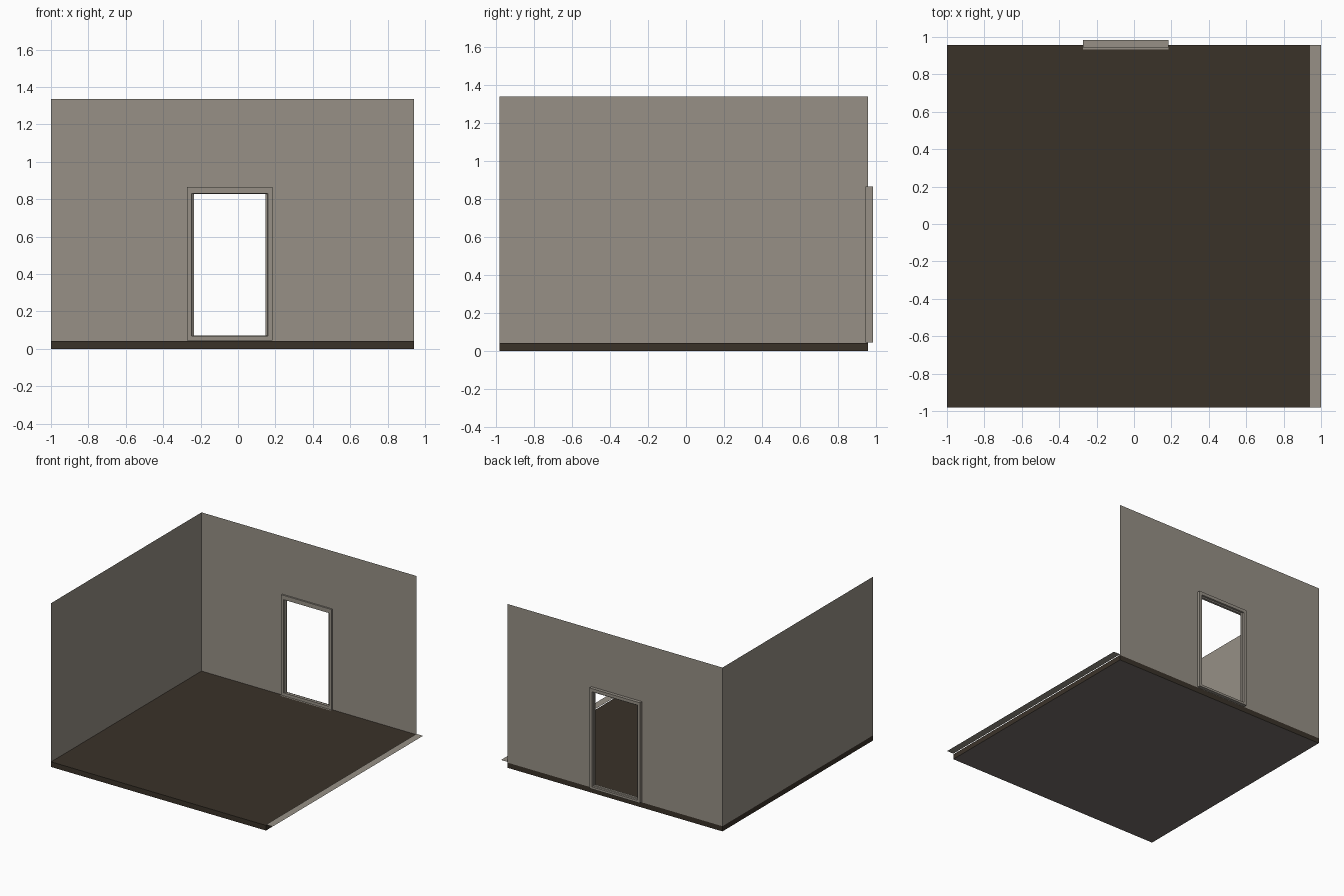
import bpy

if "Cube" in bpy.data.objects:
    bpy.data.objects.remove(bpy.data.objects["Cube"])


def material(name, color):
    m = bpy.data.materials.new(name)
    m.diffuse_color = (*color, 1)
    m.use_nodes = True
    m.node_tree.nodes["Principled BSDF"].inputs["Base Color"].default_value = m.diffuse_color
    return m


GREY = material("warm grey paint", (0.308, 0.28, 0.239))
BROWN = material("dark brown floor", (0.042, 0.032, 0.022))
UNDER = material("grey underside", (0.176, 0.155, 0.145))

X0, X1, XS = -1.0, 0.94, 1.0      # left wall, floor edge, ledge edge
Y0, Y1 = -0.982, 0.958            # front edge, back wall
ZF, ZT = 0.042, 1.337             # floor top, wall top


def make(name, verts, faces, mat):
    me = bpy.data.meshes.new(name)
    me.from_pydata(verts, [], faces)
    me.materials.append(mat)
    me.update()
    ob = bpy.data.objects.new(name, me)
    bpy.context.collection.objects.link(ob)
    return ob


def rect(x0, x1, z0, z1, y):
    return [(x0, y, z0), (x1, y, z0), (x1, y, z1), (x0, y, z1)]


def sheet(name, x0, x1, y0, y1, z, mat):
    make(name, [(x0, y0, z), (x1, y0, z), (x1, y1, z), (x0, y1, z)],
         [(0, 1, 2, 3)], mat)


def ring_faces(a, b):
    return [(a + i, a + (i + 1) % 4, b + (i + 1) % 4, b + i) for i in range(4)]


# floor slab with a paler underside
floor = make("floor", rect(X0, X1, 0, ZF, Y0) + rect(X0, X1, 0, ZF, Y1),
             [(0, 1, 2, 3), (7, 6, 5, 4)] + [f[::-1] for f in ring_faces(0, 4)],
             BROWN)
floor.data.materials.append(UNDER)
for p in floor.data.polygons:
    p.material_index = 1 if p.normal.z < -0.5 else 0

# left wall, a single sheet facing the room
make("left_wall", [(X0, Y0, ZF), (X0, Y1, ZF), (X0, Y1, ZT), (X0, Y0, ZT)],
     [(0, 1, 2, 3)], GREY)

# door frame outline
DX0, DX1, DZ0, DZ1 = -0.272, 0.184, 0.045, 0.865


def inset(ox, oz, y):
    return rect(DX0 + ox, DX1 - ox, DZ0 + oz * 0.7, DZ1 - oz, y)


# back wall with the doorway left open
make("back_wall", rect(X0, X1, ZF, ZT, Y1) + inset(0.024, 0.024, Y1),
     ring_faces(0, 4), GREY)

# door frame: (side inset, top inset, depth) profile swept round the doorway
profile = [(0, 0, 0.984), (0, 0, 0.945), (0.023, 0.035, 0.945),
           (0.026, 0.035, 0.957), (0.037, 0.037, 0.96), (0.037, 0.037, 0.967),
           (0.026, 0.028, 0.97), (0.023, 0.026, 0.984)]
verts, faces = [], []
for p in profile:
    verts += inset(*p)
n = len(profile)
for k in range(n):
    faces += ring_faces(4 * k, 4 * ((k + 1) % n))
make("door_frame", verts, faces, GREY)

# thin threshold under the door, and flat ledge along the open right side
sheet("threshold", DX0, DX1, 0.933, 0.984, DZ0, GREY)
sheet("right_ledge", X1, XS, Y0, Y1, 0.048, GREY)
